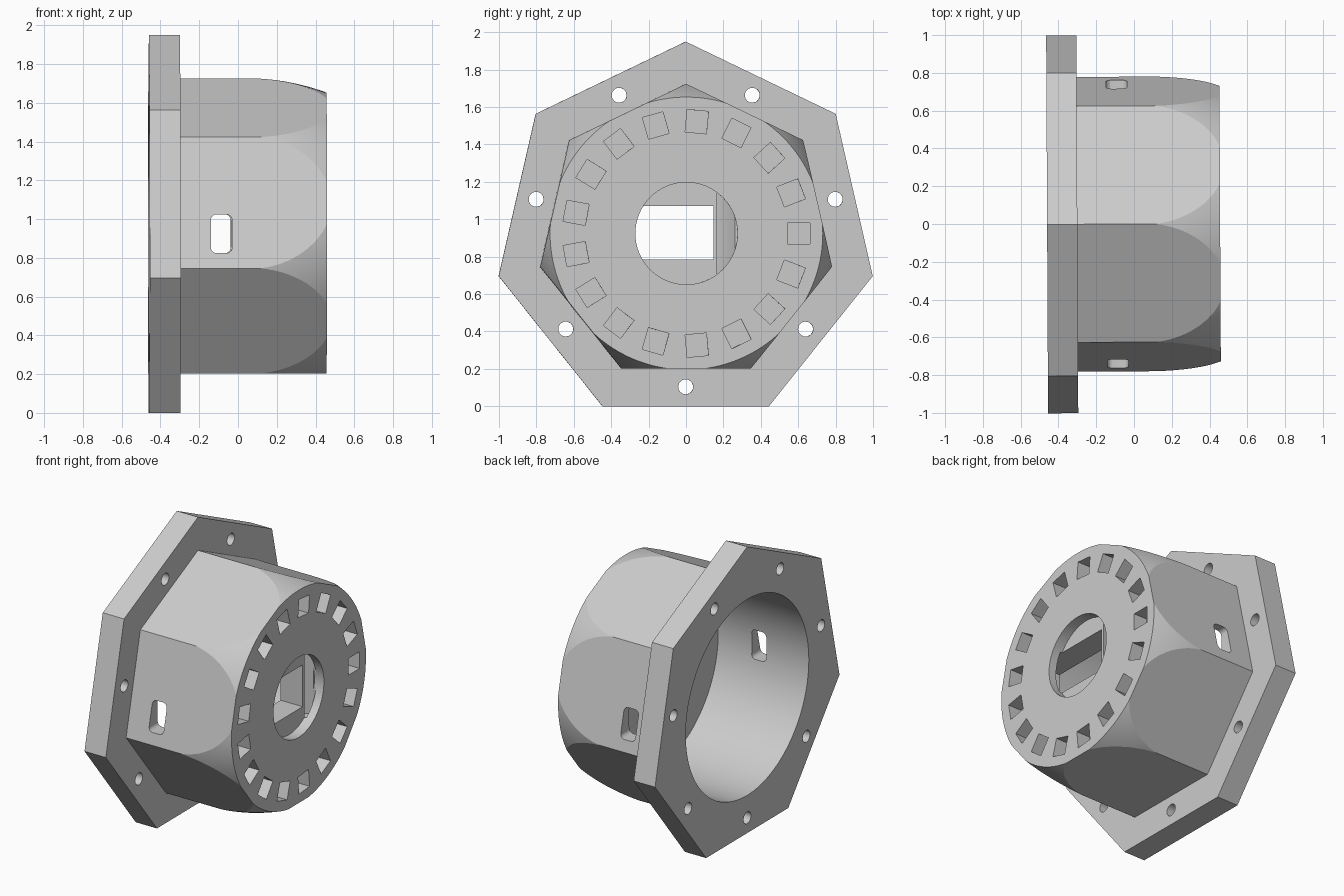
import bpy, bmesh, math
from mathutils import Matrix, Vector

cube = bpy.data.objects.get("Cube")
if cube:
    bpy.data.objects.remove(cube, do_unlink=True)

CZ = 0.924      # height of the main axis, which runs along x
FLANGE_R, BODY_R, BORE_R = 1.0257, 0.80, 0.667
BACK, STEP, FRONT = -0.46, -0.30, 0.456

gray = bpy.data.materials.new("plain_gray")
gray.use_nodes = True
gray.diffuse_color = (0.6, 0.6, 0.6, 1)
gray.node_tree.nodes["Principled BSDF"].inputs["Base Color"].default_value = (0.6, 0.6, 0.6, 1)


def to_object(name, bm):
    bmesh.ops.recalc_face_normals(bm, faces=bm.faces)
    mesh = bpy.data.meshes.new(name)
    bm.to_mesh(mesh)
    bm.free()
    mesh.materials.append(gray)
    ob = bpy.data.objects.new(name, mesh)
    bpy.context.collection.objects.link(ob)
    return ob


def loft(name, profile, sides, y=0.0, z=0.0):
    """Solid of rings (x, radius) around the x axis, first corner pointing up."""
    bm = bmesh.new()
    rings = []
    for x, r in profile:
        angles = [2 * math.pi * i / sides for i in range(sides)]
        rings.append([bm.verts.new((x, y + r * math.sin(a), z + r * math.cos(a))) for a in angles])
    for a, b in zip(rings, rings[1:]):
        for i in range(sides):
            j = (i + 1) % sides
            bm.faces.new((a[i], a[j], b[j], b[i]))
    bm.faces.new(rings[0])
    bm.faces.new(rings[-1])
    return to_object(name, bm)


def box(name, lo, hi, turn=0.0, round_y=0.0):
    """Box between two corners, turned about the x axis, optionally rounded along y."""
    lo, hi = Vector(lo), Vector(hi)
    bm = bmesh.new()
    bmesh.ops.create_cube(bm, size=1)
    bmesh.ops.scale(bm, vec=hi - lo, verts=bm.verts)
    bmesh.ops.translate(bm, vec=(lo + hi) / 2, verts=bm.verts)
    if round_y:
        edges = [e for e in bm.edges if abs(e.verts[0].co.y - e.verts[1].co.y) > 0.5]
        bmesh.ops.bevel(bm, geom=edges, offset=round_y, segments=5, profile=0.5, affect='EDGES')
    bmesh.ops.rotate(bm, cent=(0, 0, 0), matrix=Matrix.Rotation(turn, 3, 'X'), verts=bm.verts)
    return to_object(name, bm)


def prism(name, outline, z0, z1):
    """Extrude an (x, y) outline upward."""
    bm = bmesh.new()
    face = bm.faces.new([bm.verts.new((x, y, z0)) for x, y in outline])
    new = bmesh.ops.extrude_face_region(bm, geom=[face])["geom"]
    bmesh.ops.translate(bm, vec=(0, 0, z1 - z0), verts=[v for v in new if isinstance(v, bmesh.types.BMVert)])
    return to_object(name, bm)


def combine(target, other, operation):
    mod = target.modifiers.new("combine", 'BOOLEAN')
    mod.operation, mod.solver, mod.object = operation, 'EXACT', other
    bpy.ops.object.select_all(action='DESELECT')
    bpy.context.view_layer.objects.active = target
    target.select_set(True)
    bpy.ops.object.modifier_apply(modifier=mod.name)
    bpy.data.objects.remove(other, do_unlink=True)


# Seven-sided body with its corners turned down to a round end
housing = loft("flanged_housing", [(STEP - 0.08, BODY_R), (FRONT, BODY_R)], 7)
curve = [(0.05 + (FRONT - 0.05) * i / 12, 0.802 - 0.073 * (i / 12) ** 2) for i in range(13)]
end = curve[-1]
round_off = loft("round_off", [(-0.7, 0.85), (0.0, 0.85)] + curve + [(end[0] + 0.02, end[1] - 0.004)], 128)
combine(housing, round_off, 'INTERSECT')

# Flange
combine(housing, loft("flange", [(BACK, FLANGE_R), (STEP, FLANGE_R)], 7), 'UNION')

# Bore from the open end, leaving a thick end wall
combine(housing, loft("bore", [(BACK - 0.1, BORE_R), (0.22, BORE_R)], 128), 'DIFFERENCE')

# Round opening in the end wall, then the long slot and curved relief behind it
combine(housing, loft("round_opening", [(0.385, 0.273), (0.6, 0.273)], 64), 'DIFFERENCE')
combine(housing, box("inner_slot", (0.1, -0.45, -0.139), (0.40, 0.145, 0.146)), 'DIFFERENCE')
relief = [(0.40, 0.165), (0.26, 0.145), (0.28, 0.18), (0.32, 0.22), (0.40, 0.27)]
combine(housing, prism("relief", relief, -0.23, 0.23), 'DIFFERENCE')

# Ring of pockets in the end face
for i in range(17):
    pocket = box("pocket", (FRONT - 0.1, 0.54, -0.057), (FRONT + 0.1, 0.66, 0.057), 2 * math.pi * i / 17)
    combine(housing, pocket, 'DIFFERENCE')

# Bolt holes at the middle of each flange side
for i in range(7):
    a = 2 * math.pi * (i + 0.5) / 7
    hole = loft("bolt_hole", [(BACK - 0.1, 0.04), (STEP + 0.02, 0.04)], 24, 0.82 * math.sin(a), 0.82 * math.cos(a))
    combine(housing, hole, 'DIFFERENCE')

# Rounded side windows, cut straight through both walls
combine(housing, box("side_windows", (-0.144, -1, -0.1), (-0.034, 1, 0.1), round_y=0.03), 'DIFFERENCE')

housing.location.z = CZ
housing.rotation_euler.z = 0.005
bpy.ops.object.select_all(action='DESELECT')
housing.select_set(True)
bpy.context.view_layer.objects.active = housing
bpy.ops.object.shade_smooth_by_angle(angle=math.radians(16))
